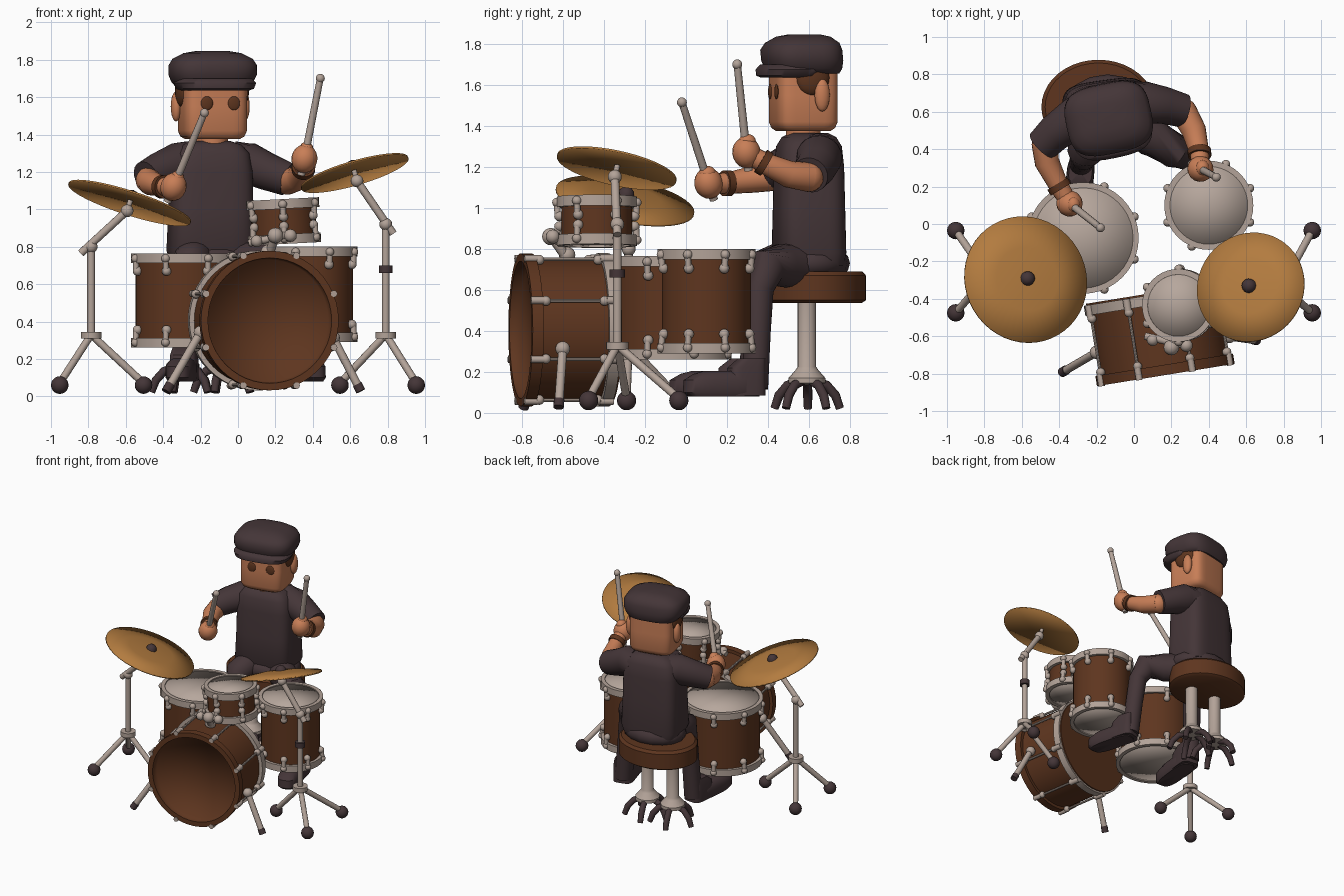
import bpy, bmesh, math
from mathutils import Vector, Matrix

if "Cube" in bpy.data.objects:
    bpy.data.objects.remove(bpy.data.objects["Cube"])

def material(name, *c):
    m = bpy.data.materials.new(name)
    m.diffuse_color = (*c, 1)
    m.use_nodes = True
    m.node_tree.nodes["Principled BSDF"].inputs["Base Color"].default_value = m.diffuse_color
    return m

GRAY = material("pale_metal", .45, .365, .315)
HEAD = material("drum_skin", .47, .385, .335)
WOOD = material("brown_wood", .112, .036, .0135)
BRASS = material("brass", .45, .20, .05)
DARK = material("dark_cloth", .058, .036, .039)
SKIN = material("skin", .58, .21, .095)
I4 = Matrix.Identity(4)

def align(p, d):
    """Matrix placing local z along d at p."""
    return Matrix.Translation(p) @ Vector(d).to_track_quat('Z', 'Y').to_matrix().to_4x4()

def bridge(bm, rings):
    for a, b in zip(rings, rings[1:]):
        n = max(len(a), len(b))
        for i in range(n):
            j = (i + 1) % n
            vs = [a[i % len(a)], a[j % len(a)], b[j % len(b)], b[i % len(b)]]
            bm.faces.new(list(dict.fromkeys(vs)))

def lathe(bm, prof, M=I4, n=32):
    rings = []
    for r, z in prof:
        k = n if r > 0 else 1
        rings.append([bm.verts.new(M @ Vector((r * math.cos(t * math.tau / n), r * math.sin(t * math.tau / n), z)))
                      for t in range(k)])
    bridge(bm, rings)

def tube_ring(bm, r_in, r_out, z0, z1, M, n=40):
    lathe(bm, [(r_in, z0), (r_out, z0), (r_out, z1), (r_in, z1), (r_in, z0)], M, n)

def rod(bm, a, b, r0, r1=None, n=12):
    a, b = Vector(a), Vector(b)
    h = (b - a).length
    lathe(bm, [(0, 0), (r0, 0), (r1 or r0, h), (0, h)], align(a, b - a), n)

def blob(bm, c, size, M=I4):
    S = Matrix.Diagonal((*size, 1)) if isinstance(size, tuple) else Matrix.Scale(size, 4)
    bmesh.ops.create_uvsphere(bm, u_segments=16, v_segments=10, radius=1, matrix=M @ Matrix.Translation(c) @ S)

def limb(bm, pts, n=20):
    """Rounded tube through points (x, y, z, radius)."""
    P = [Vector(p[:3]) for p in pts]
    rings = [[bm.verts.new(P[0])]]
    for i, p in enumerate(P):
        d = (P[min(i + 1, len(P) - 1)] - P[max(i - 1, 0)]).normalized()
        u = d.cross(Vector((1, .13, 0))).normalized()
        v = d.cross(u)
        rings.append([bm.verts.new(p + pts[i][3] * (u * math.cos(k * math.tau / n) + v * math.sin(k * math.tau / n)))
                      for k in range(n)])
    rings.append([bm.verts.new(P[-1])])
    bridge(bm, rings)

def stack(bm, layers, M=I4, p=4, n=40):
    """Squarish horizontal sections (z, rx, ry, y offset), capped."""
    def se(c, r):
        return r * math.copysign(abs(c) ** (2 / p), c)
    rings = [[bm.verts.new(M @ Vector((0, layers[0][3], layers[0][0])))]]
    for z, rx, ry, oy in layers:
        rings.append([bm.verts.new(M @ Vector((se(math.cos(k * math.tau / n), rx), oy + se(math.sin(k * math.tau / n), ry), z)))
                      for k in range(n)])
    rings.append([bm.verts.new(M @ Vector((0, layers[-1][3], layers[-1][0])))])
    bridge(bm, rings)

def finish(name, mat, bm, angle=40):
    bmesh.ops.recalc_face_normals(bm, faces=bm.faces)
    for f in bm.faces:
        f.smooth = True
    for e in bm.edges:
        e.smooth = len(e.link_faces) == 2 and e.calc_face_angle(0) < math.radians(angle)
    me = bpy.data.meshes.new(name)
    bm.to_mesh(me)
    bm.free()
    me.materials.append(mat)
    ob = bpy.data.objects.new(name, me)
    bpy.context.collection.objects.link(ob)

def make(name, mat, fn, *args, angle=40):
    bm = bmesh.new()
    fn(bm, *args)
    finish(name, mat, bm, angle)

# Upright drums: shell, two hoops, two skins, lugs
def tom(name, c, r, h, lugs, tilt=0):
    M = Matrix.Translation(c) @ Matrix.Rotation(math.radians(tilt), 4, 'Y')
    s = r - .022
    make(name + "_shell", WOOD, lathe, [(0, .03), (s, .03), (s, h - .03), (0, h - .03)], M, 40)
    make(name + "_skins", HEAD, lathe, [(0, .004), (r - .027, .008), (r - .027, h - .008), (0, h - .004)], M, 40, angle=181)
    bm = bmesh.new()
    for z in (0, h - .052):
        tube_ring(bm, r - .03, r, z, z + .052, M)
    for i in range(lugs):
        a = (i + .5) * math.tau / lugs
        for z, d in ((.04, 1), (h - .04, -1)):
            at = lambda q, k: M @ Vector((q * math.cos(a), q * math.sin(a), z + d * k))
            rod(bm, at(r, -.02), at(r - .004, .05), .016)
            blob(bm, at(r, -.012), .023)
            blob(bm, at(r - .012, .055), .025)
    finish(name + "_metal", GRAY, bm)

tom("floor_tom", (-.273, -.075, .26), .298, .505, 8)
tom("side_tom", (.40, .10, .29), .238, .51, 8)
tom("small_tom", (.25, -.435, .815), .195, .24, 6, -3)

# Bass drum: shell, dished front, rear hoop and tension rods
B = align((.135, -.59, .405), (.16, -.987, 0))
make("bass_shell", WOOD, lathe, [(.335, .215), (.335, .22), (.373, .22), (.373, .165), (.348, .165),
                                 (.348, -.215), (.36, -.215), (.36, -.224), (0, -.224)], B, 48)
make("bass_front", WOOD, lathe, [(.335, .22), (.326, .165), (0, .158)], B, 48, angle=181)
bm = bmesh.new()
tube_ring(bm, .34, .374, -.215, -.16, B, 48)
for i in range(8):
    a = (i + .5) * math.tau / 8
    at = lambda r, z: B @ Vector((r * math.cos(a), r * math.sin(a), z))
    rod(bm, at(.372, .21), at(.372, -.2), .0085, n=8)
    rod(bm, at(.376, .225), at(.376, .16), .018)
    rod(bm, at(.376, -.215), at(.376, -.15), .02)
    for z in (.15, -.14):
        blob(bm, at(.37, z), .024)
finish("bass_metal", GRAY, bm)

# Bass spurs with rubber tips, and the small tom's mount
bm, d = bmesh.new(), bmesh.new()
for a, b in (((-.19, -.68, .36), (-.37, -.785, .05)), ((.50, -.60, .33), (.645, -.62, .05))):
    a, b = Vector(a), Vector(b)
    rod(bm, a, b, .022)
    blob(bm, a.lerp(b, .06), .036)
    rod(d, a.lerp(b, .95), a.lerp(b, 1.08), .026)
finish("spur_tips", DARK, d)
rod(bm, (.20, -.655, .86), (.25, -.57, .88), .028)
rod(bm, (.20, -.655, .86), (.16, -.57, .74), .024)
rod(bm, (.06, -.60, .82), (.30, -.655, .87), .02)
for p, r in (((.20, -.66, .86), .042), ((.10, -.62, .83), .032), ((.28, -.65, .86), .034), ((.16, -.58, .77), .04)):
    blob(bm, p, r)
finish("spurs_and_mount", GRAY, bm)

# Cymbals on tripod stands
def cymbal(side, c, r, gx, gy, hub, pole_top, arm0, inner):
    M = align(c, (-gx, -gy, 1))
    make(side + "_cymbal", BRASS, lathe, [(0, .022), (r * .5, .012), (r, -.01), (r, -.02), (0, .004)], M, 48, angle=181)
    make(side + "_cymbal_cap", DARK, lathe, [(0, .058), (.022, .052), (.036, .036), (.04, .01), (0, .01)], M, 20)
    g, d = bmesh.new(), bmesh.new()
    x, y = hub
    rod(g, (x, y, .3), (x, y, pole_top), .021)
    rod(g, (x, y, .31), (x, y, .345), .055, n=20)
    neck = M @ Vector((0, 0, -.06))
    rod(g, arm0, neck, .021)
    rod(g, neck, c, .014)
    blob(g, neck, .034)
    blob(g, (x, y, pole_top), .034)
    sx = math.copysign(1, x)
    for fx, fy in ((sx * .953, -.035), (sx * .953, -.475), (inner, -.29)):
        rod(g, (x, y, .33), (fx, fy, .07), .02)
        blob(d, (fx, fy, .06), .047)
    if sx > 0:
        rod(d, (x, y, .66), (x, y, .70), .037, n=16)
    finish(side + "_stand", GRAY, g)
    finish(side + "_stand_feet", DARK, d)

cymbal("left", (-.575, -.295, 1.048), .343, -.32, -.19, (-.785, -.28), .80, (-.84, -.28, .765), -.505)
cymbal("right", (.62, -.335, 1.208), .298, .29, -.22, (.79, -.335), .92, (.83, -.335, .87), .545)

# Stool: padded oval seat on two pedestals
S = Matrix.Translation((-.19, .626, 0))
make("stool_seat", WOOD, stack, [(.535, .28, .23, 0), (.55, .305, .252, 0), (.67, .305, .252, 0), (.69, .285, .235, 0)], S, 2)
g, d = bmesh.new(), bmesh.new()
for x in (-.295, -.07):
    lathe(g, [(0, .135), (.09, .145), (.09, .17), (.055, .21), (.045, .225), (.045, .54), (0, .54)], Matrix.Translation((x, .59, 0)), 20)
    for i in range(5):
        a = i * math.tau / 5 + .6
        limb(d, [(x + q * math.cos(a), .59 + q * math.sin(a), z, r)
                 for q, z, r in ((.04, .155, .022), (.1, .135, .023), (.145, .085, .023), (.168, .022, .02))], 10)
finish("stool_posts", GRAY, g)
finish("stool_feet", DARK, d)

# Drummer: body, legs, shoes
T = Matrix.Translation((-.145, .6, 0)) @ Matrix.Rotation(math.radians(8), 4, 'Z')
make("shirt", DARK, stack, [(.72, .21, .15, .01), (.78, .232, .17, 0), (1.0, .222, .165, 0), (1.2, .218, .16, 0),
                            (1.3, .20, .15, 0), (1.345, .16, .125, 0), (1.365, .1, .09, 0)], T, 4)
bm = bmesh.new()
blob(bm, (-.14, .6, .73), (.25, .2, .11))
for leg in ([(-.2, .62, .72, .11), (-.24, .46, .735, .105), (-.262, .385, .715, .095), (-.27, .355, .6, .068),
             (-.28, .34, .4, .064), (-.285, .315, .12, .066)],
            [(-.06, .6, .71, .11), (.10, .46, .72, .105), (.22, .39, .71, .095), (.265, .36, .6, .068),
             (.29, .35, .4, .064), (.32, .335, .12, .066)]):
    limb(bm, leg)
finish("trousers", DARK, bm, 60)
bm = bmesh.new()
for x, y, turn, k in ((-.285, .285, -6, .95), (.33, .32, 15, .88)):
    M = Matrix.Translation((x, y, 0)) @ Matrix.Rotation(math.radians(turn), 4, 'Z') @ Matrix.Diagonal((1, k, 1, 1))
    stack(bm, [(.08, .068, .2, -.16), (.1, .078, .22, -.17), (.16, .078, .215, -.17), (.19, .062, .18, -.15), (.205, .04, .14, -.13)], M, 3)
    stack(bm, [(.085, .074, .11, -.04), (.22, .072, .1, -.03), (.265, .062, .07, 0)], M, 4)
finish("shoes", DARK, bm)

# Head with face, ears, hair and flat cap
H = Matrix.Translation((-.137, .572, 0)) @ Matrix.Rotation(math.radians(12), 4, 'Z')
bm = bmesh.new()
stack(bm, [(1.375, .135, .12, 0), (1.39, .16, .14, 0), (1.42, .172, .152, 0), (1.55, .172, .152, 0), (1.7, .172, .152, 0)], H, 5)
lathe(bm, [(.085, 1.3), (.085, 1.42)], H, 20)
for s in (-1, 1):
    blob(bm, (s * .187, .055, 1.55), (.028, .038, .08), H)
finish("head", SKIN, bm)
e, h = bmesh.new(), bmesh.new()
for s in (-1, 1):
    blob(e, (.012 + s * .074, -.152, 1.567), (.033, .008, .037), H)
    blob(h, (s * .162, .012, 1.635), (.037, .086, .088), H)
finish("eyes", WOOD, e)
finish("hair", WOOD, h)
bm = bmesh.new()
stack(bm, [(1.655, .19, .165, 0), (1.68, .212, .178, 0), (1.72, .23, .187, -.005), (1.77, .23, .187, -.01),
           (1.805, .208, .17, -.005), (1.835, .15, .125, .0), (1.847, .08, .07, .005)], H, 3.2)
stack(bm, [(1.635, .18, .13, -.065), (1.645, .205, .15, -.07), (1.675, .217, .157, -.065), (1.7, .2, .15, -.05)], H, 3)
finish("flat_cap", DARK, bm, 50)

# Arms, each gripping a stick
def arm(side, sleeve, fore, hand, tip):
    make(side + "_sleeve", DARK, limb, sleeve, angle=60)
    hand, tip = Vector(hand), Vector(tip)
    bm = bmesh.new()
    limb(bm, fore + [(*hand, .045)])
    blob(bm, fore[0][:3], fore[0][3])
    d = (tip - hand).normalized()
    blob(bm, (0, 0, 0), (.07, .07, .077), align(hand, d))
    blob(bm, hand + d * .055 + Vector((0, .01, 0)), (.037, .042, .037))
    finish(side + "_forearm", SKIN, bm, 60)
    w = Vector(fore[-1][:3])
    make(side + "_wristband", WOOD, tube_ring, .04, .063, -.018, .018, align(w, hand - w), 24)
    bm = bmesh.new()
    rod(bm, hand - d * .09, tip, .021, .018)
    blob(bm, tip, .024)
    finish(side + "_stick", GRAY, bm)

arm("left", [(-.26, .6, 1.25, .115), (-.32, .56, 1.245, .112), (-.42, .49, 1.205, .1), (-.49, .42, 1.17, .09)],
    [(-.475, .425, 1.155, .072), (-.465, .33, 1.14, .066), (-.40, .2, 1.12, .052)], (-.345, .11, 1.12), (-.18, -.02, 1.515))
arm("right", [(-.02, .65, 1.25, .115), (.06, .65, 1.245, .112), (.16, .635, 1.20, .1), (.265, .605, 1.16, .09)],
    [(.265, .6, 1.15, .072), (.32, .50, 1.165, .066), (.35, .38, 1.22, .052)], (.355, .295, 1.27), (.44, .25, 1.70))
